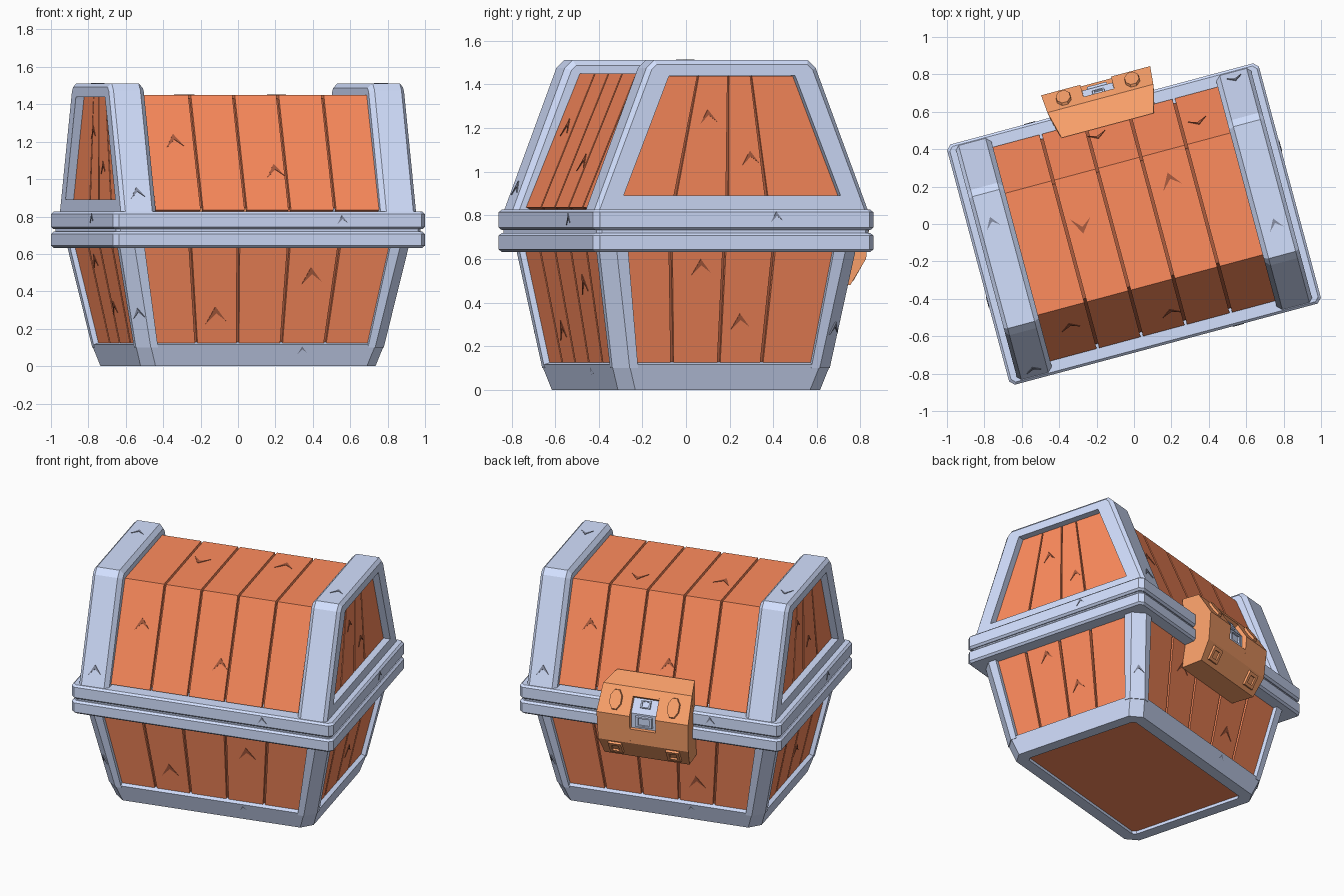
import bpy, bmesh
from math import radians, cos, sin, pi
from mathutils import Vector as V

if "Cube" in bpy.data.objects:
    bpy.data.objects.remove(bpy.data.objects["Cube"])


def material(name, r, g, b):
    m = bpy.data.materials.new(name)
    m.diffuse_color = (r, g, b, 1)
    m.use_nodes = True
    m.node_tree.nodes["Principled BSDF"].inputs["Base Color"].default_value = m.diffuse_color
    return m


WOOD = material("wood", 1.0, .262, .11)
DARK_WOOD = material("dark_wood", .42, .11, .05)
METAL = material("metal", .65, .745, 1.0)
DARK_METAL = material("dark_metal", .25, .28, .38)
BRONZE = material("bronze", 1.0, .37, .15)


def loft(name, loops, mat, closed=False):
    """Skin between equal loops; cap the ends, or join last to first."""
    bm = bmesh.new()
    rings = [[bm.verts.new(p) for p in l] for l in loops]
    n = len(rings[0])
    pairs = list(zip(rings, rings[1:])) + ([(rings[-1], rings[0])] if closed else [])
    for a, b in pairs:
        for i in range(n):
            j = (i + 1) % n
            bm.faces.new((a[i], a[j], b[j], b[i]))
    if not closed:
        bm.faces.new(rings[0])
        bm.faces.new(rings[-1])
    bmesh.ops.recalc_face_normals(bm, faces=bm.faces)
    me = bpy.data.meshes.new(name)
    bm.to_mesh(me)
    bm.free()
    me.materials.append(mat)
    ob = bpy.data.objects.new(name, me)
    ob.rotation_euler.z = radians(15)      # whole chest is turned
    bpy.context.collection.objects.link(ob)
    return ob


def rect(a, b, c, z):
    """Rectangle of half sizes a, b with corners cut by c."""
    q = [(a, b - c), (a - c, b), (c - a, b), (-a, b - c)]
    return [(x, y, z) for x, y in q] + [(-x, -y, z) for x, y in q]


def boards(name, a0, b0, a1, b1, cuts, mat=WOOD, gap=.014, thick=.025):
    """Row of boards between the lines a0-b0 and a1-b1."""
    a0, b0, a1, b1 = map(V, (a0, b0, a1, b1))
    n = (b0 - a0).cross(a1 - a0).normalized()
    if n.dot((a0 + b1) / 2 - V((0, 0, .6))) < 0:
        n = -n
    g = gap / 2 / (b0 - a0).length
    for i, (s, t) in enumerate(zip(cuts, cuts[1:])):
        s, t = s + g * (i > 0), t - g * (i < len(cuts) - 2)
        q = [a0.lerp(b0, s), a0.lerp(b0, t), a1.lerp(b1, t), a1.lerp(b1, s)]
        loft(f"{name}_{i + 1}", [q, [p - n * thick for p in q]], mat)


def frame(p, n):
    """Map (u, v, w) to a spot on a surface with normal n."""
    p, n = V(p), V(n).normalized()
    r = V((0, 0, 1)).cross(n)
    r = r.normalized() if r.length > .01 else V((1, 0, 0))
    up = n.cross(r)
    return lambda u, v, w: p + r * u + up * v + n * w


def scratch(p, n, mat=DARK_WOOD, size=.11, flip=1):
    f = frame(p, n)
    pts = [(-.5, -.4), (-.05, .45), (.5, -.25), (0, .12)]
    loft("scratch", [[f(u * size, v * size * flip, w) for u, v in pts] for w in (-.004, .003)], mat)


def stud(name, p, n, w, h, d, mat, sides=8, hole=0):
    f = frame(p, n)

    def ring(k, z):
        off = pi / sides
        return [f(k * w * cos(2 * pi * i / sides + off), k * h * sin(2 * pi * i / sides + off), z)
                for i in range(sides)]
    loops = [ring(1.1, -.01), ring(1, d)]
    if hole:
        loops += [ring(hole, d), ring(hole, .002)]
    loft(name, loops, mat)


# Sloped metal base band and recessed bottom board
loft("base_band", [rect(.65, .48, .065, 0), rect(.688, .518, .065, .115),
                   rect(.63, .46, .03, .135), rect(.575, .405, .02, .05),
                   rect(.575, .405, .02, 0)], METAL, True)
loft("bottom_board", [rect(.58, .41, .02, z) for z in (.02, .06)], WOOD)

# Body core and four chamfered corner posts
loft("body_core", [rect(.635, .465, .02, .05), rect(.75, .56, .02, .66)], DARK_WOOD)
for sx in (-1, 1):
    for sy in (-1, 1):
        loops = []
        for a, b, z, w in ((.686, .516, .10, .105), (.802, .610, .65, .12)):
            q = [(a - w, b), (a - .065, b), (a, b - .065), (a, b - w), (a - w, b - w)]
            loops.append([(sx * x, sy * y, z) for x, y in q])
        loft("corner_post", loops, METAL)

# Body planks
front_cuts = [0, .2, .39, .59, .79, 1]
end_cuts = [0, .22, .475, .71, 1]
for s in (-1, 1):
    boards("body_plank", (-.60, s * .486, .10), (.60, s * .486, .10),
           (-.70, s * .582, .65), (.70, s * .582, .65), front_cuts)
    boards("body_end_plank", (s * .656, -.43, .10), (s * .656, .43, .10),
           (s * .774, -.50, .65), (s * .774, .50, .65), end_cuts)

# Double rim
for name, z0, z1 in (("lower_rim", .632, .719), ("upper_rim", .732, .826)):
    loft(name, [rect(.85, .652, .02, z0), rect(.863, .665, .025, z0 + .012),
                rect(.863, .665, .025, z1 - .012), rect(.85, .652, .02, z1)], METAL)
loft("rim_seam", [rect(.843, .645, .02, z) for z in (.70, .75)], METAL)


# Lid end arches with a recessed window, and their planks
def arch(x, o):
    q = [(.648 - o, .827), (.402 - o, 1.475 - o * .4), (.365 - o * .4, 1.512 - o)]
    return [(x, y, z) for y, z in q] + [(x, -y, z) for y, z in reversed(q)]


def window(x):
    q = [(.515, .89), (.305, 1.425), (.298, 1.44)]
    return [(x, y, z) for y, z in q] + [(x, -y, z) for y, z in reversed(q)]


for s in (-1, 1):
    loft("lid_arch", [arch(s * .622, .025), arch(s * .648, 0), arch(s * .797, 0), arch(s * .817, .02),
                      window(s * .817), window(s * .75)], METAL)
    for name, x, cuts, mat in (("lid_end_backing", .757, [0, 1], DARK_WOOD),
                               ("lid_end_plank", .772, [0, .25, .49, .67, 1], WOOD)):
        boards(name, (s * x, -.514, .89), (s * x, .514, .89),
               (s * x, -.299, 1.439), (s * x, .299, 1.439), cuts, mat, thick=.012)

# Lid planks over a core
core = [(.567, .845), (.317, 1.43), (-.317, 1.43), (-.567, .845)]
loft("lid_core", [[(x, y, z) for y, z in core] for x in (-.68, .68)], DARK_WOOD)
lid_cuts = [0, .22, .41, .6, .795, 1]
X = .64
for s in (-1, 1):
    boards("lid_slope_plank", (-X, s * .592, .836), (X, s * .592, .836),
           (-X, s * .337, 1.45), (X, s * .337, 1.45), lid_cuts)
boards("lid_top_plank", (-X, -.337, 1.45), (X, -.337, 1.45),
       (-X, .337, 1.45), (X, .337, 1.45), lid_cuts)

# Lock: two side blocks and a notched middle
side = [(.255, .545, .98), (.293, .695, .947), (.302, .793, .79),
        (.297, .775, .60), (.28, .705, .48), (.27, .55, .48)]
for s in (-1, 1):
    loft("lock_side", [[(s * .085, y, z) for w, y, z in side],
                       [(s * w, y, z) for w, y, z in side]], BRONZE)
mid = [(.545, .98), (.695, .947), (.727, .90), (.69, .87), (.69, .70),
       (.784, .70), (.775, .60), (.705, .48), (.55, .48)]
loft("lock_middle", [[(x, y, z) for y, z in mid] for x in (-.086, .086)], BRONZE)
plate = [(.66, .925), (.69, .905), (.76, .80), (.755, .70), (.66, .70)]
loft("lock_plate", [[(x, y, z) for y, z in plate] for x in (-.084, .084)], METAL)
stud("plate_slot", (0, .724, .853), (0, .83, .555), .045, .034, .012, METAL, 4, .7)
stud("key_slot", (0, .757, .75), (0, 1, -.05), .075, .05, .014, METAL, 4, .7)
for s in (-1, 1):
    stud("lock_stud", (s * .19, .744, .868), (0, .85, .53), .04, .065, .015, BRONZE)
    stud("lock_rivet", (s * .19, .744, .547), (0, .864, -.504), .06, .065, .014, BRONZE, 4, .55)


# Chevron nicks on planks and metal
def body(z, start, end):
    return start + (end - start) * (z - .1) / .55


for s in (-1, 1):
    for x, z in ((.26, .48), (-.26, .27)):
        scratch((-s * x * -s, s * body(z, .486, .582), z), (0, s, -.178))
    for y, z in ((-.13, .56), (.07, .31)):
        scratch((s * body(z, .656, .774), s * y, z), (s, 0, -.214), size=.09)
    for x, z in ((.47, 1.2), (-.07, 1.04)):
        scratch((s * x, s * (.592 - (z - .836) * .414), z), (0, s, .414), size=.1)
    for y, z in ((-.1, 1.25), (.1, 1.06)):
        scratch((s * .772, s * y, z), (s, 0, 0), size=.08)
    scratch((s * .72, s * (.648 - .09 * .384), .924), (0, s, .384), DARK_METAL, .08)
    scratch((s * .73, -s * .2, 1.512), (0, 0, 1), DARK_METAL, .08)
    scratch((s * .863, s * .2, .79), (s, 0, 0), DARK_METAL, .06)
    scratch((-s * .4, s * .665, .78), (0, s, 0), DARK_METAL, .06)
    scratch((-s * .22, s * .505, .085), (0, s, -.33), DARK_METAL, .05)
    scratch((s * .6905, s * .5205, .28), (s, s, -.385), DARK_METAL, .07)
for x, y, f in ((-.27, .07, -1), (.25, .17, 1)):
    scratch((x, y, 1.45), (0, 0, 1), flip=f)
